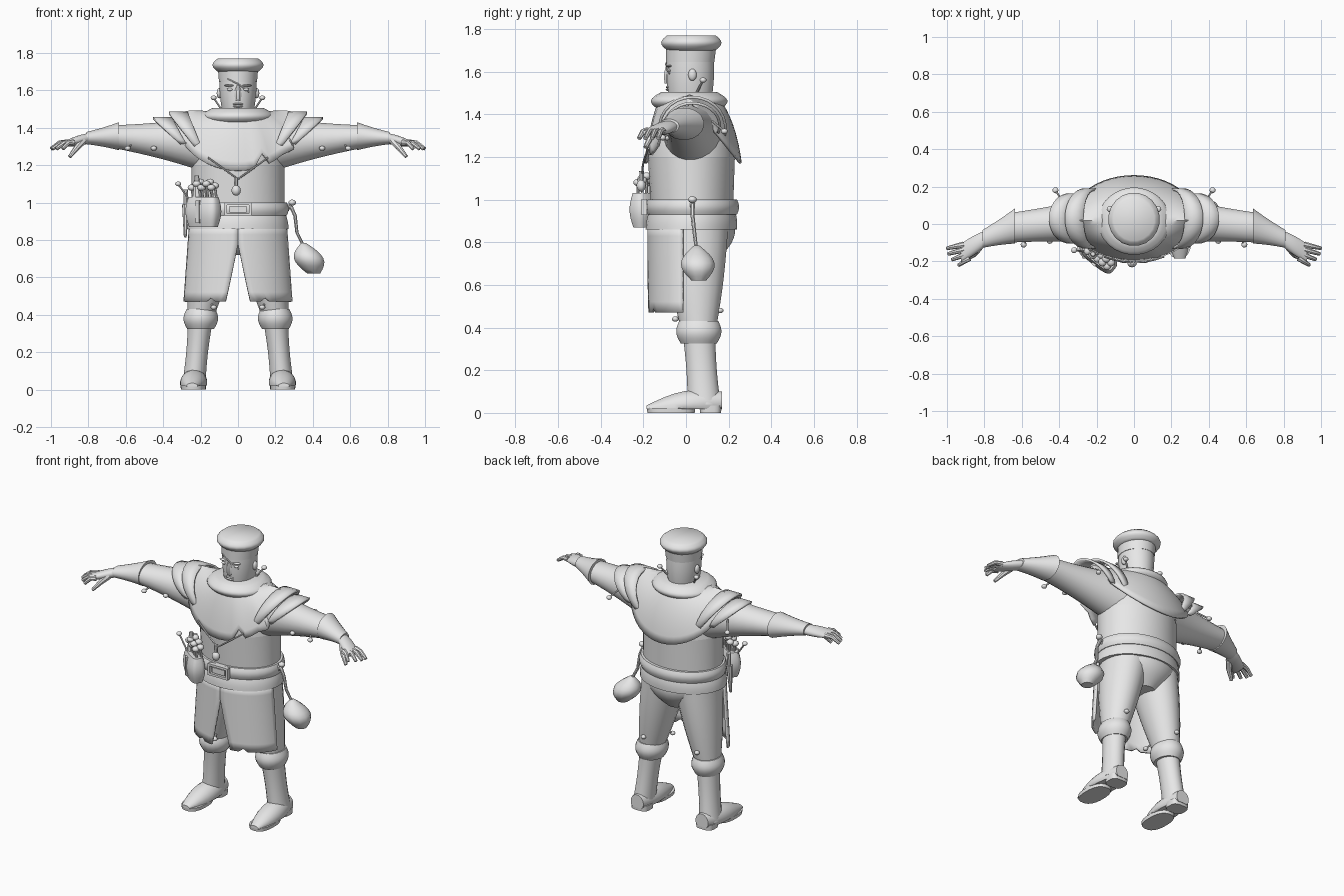
import bpy, bmesh, math
from math import sin, cos, pi, radians
from mathutils import Vector, Matrix

cube = bpy.data.objects.get("Cube")
if cube:
    bpy.data.objects.remove(cube, do_unlink=True)

grey = bpy.data.materials.new("plain grey")
grey.use_nodes = True
colour = (.8, .8, .8, 1)
grey.diffuse_color = colour
grey.node_tree.nodes["Principled BSDF"].inputs["Base Color"].default_value = colour
parts = []


def finish(name, bm):
    bmesh.ops.recalc_face_normals(bm, faces=bm.faces)
    mesh = bpy.data.meshes.new(name)
    bm.to_mesh(mesh)
    bm.free()
    mesh.materials.append(grey)
    obj = bpy.data.objects.new(name, mesh)
    bpy.context.collection.objects.link(obj)
    parts.append(obj)
    return obj


def bridge(bm, rows, closed=True):
    for upper, lower in zip(rows, rows[1:]):
        count = len(upper)
        for i in range(count if closed else count - 1):
            k = (i + 1) % count
            bm.faces.new((upper[i], upper[k], lower[k], lower[i]))


def skin(name, rings):
    """Bridge rings of points and close both ends."""
    bm = bmesh.new()
    rows = [[bm.verts.new(point) for point in ring] for ring in rings]
    bridge(bm, rows)
    bm.faces.new(rows[0])
    bm.faces.new(rows[-1])
    return finish(name, bm)


def limb(name, axis, start, end, start_radii, end_radii, bulge=0, side=1, power=1, sides=20, steps=8, floor=0):
    """Tapered form between two centres, with elliptical sections across the axis and a swelling in the middle."""
    start, end = Vector(start), Vector(end)
    start_radii, end_radii = Vector(start_radii), Vector(end_radii)
    rings = []
    for step in range(steps + 1):
        t = step / steps
        centre = start.lerp(end, t)
        radii = start_radii.lerp(end_radii, t)
        swell = bulge * sin(pi * t)
        ring = []
        for i in range(sides):
            angle = 2 * pi * (i + .5) / sides
            u, v = [(radius + swell) * math.copysign(abs(wave) ** power, wave)
                    for radius, wave in zip(radii, (cos(angle), sin(angle)))]
            offset = {"X": (0, u, v), "Y": (u, 0, v), "Z": (u, v, 0)}[axis]
            point = centre + Vector(offset)
            ring.append((point.x * side, point.y, max(point.z, floor)))
        rings.append(ring)
    return skin(name, rings)


def tube(name, points, start_radius, end_radius, sides=8):
    """Round tapered tube through a few points."""
    points = [Vector(point) for point in points]
    last = len(points) - 1
    rings = []
    for k, point in enumerate(points):
        along = (points[min(k + 1, last)] - points[max(k - 1, 0)]).normalized()
        across = along.cross(Vector((.3, .9, .2))).normalized()
        other = along.cross(across)
        radius = start_radius + (end_radius - start_radius) * k / last
        rings.append([point + radius * (across * cos(2 * pi * i / sides) + other * sin(2 * pi * i / sides))
                      for i in range(sides)])
    return skin(name, rings)


def sheet(name, surface, columns, rows, wrap=False):
    """Thin shell from a function of u and v."""
    bm = bmesh.new()
    count = columns if wrap else columns + 1
    grid = [[bm.verts.new(surface(i / columns, j / rows)) for i in range(count)] for j in range(rows + 1)]
    bridge(bm, grid, wrap)
    shell = finish(name, bm).modifiers.new("thickness", "SOLIDIFY")
    shell.thickness, shell.offset = .013, 0


def box(name, location, size, turn=0):
    bm = bmesh.new()
    bmesh.ops.create_cube(bm, size=1)
    placing = Matrix.Translation(location) @ Matrix.Rotation(turn, 4, "Z") @ Matrix.Diagonal((*size, 1))
    bmesh.ops.transform(bm, matrix=placing, verts=bm.verts)
    return finish(name, bm)


def ball(name, location, size):
    bm = bmesh.new()
    placing = Matrix.Translation(location) @ Matrix.Diagonal((*size, 1))
    bmesh.ops.create_uvsphere(bm, u_segments=12, v_segments=8, radius=1, matrix=placing)
    return finish(name, bm)


def mushroom(name, base, reach, size=.016):
    base = Vector(base)
    tip = base + Vector(reach)
    tube(name + "_stalk", (base, tip), size / 3, size / 3)
    ball(name + "_cap", tip, (size, size, size * .8))


# Torso, hem and belt
limb("pelvis", "Z", (0, .03, .92), (0, .05, .72), (.25, .19), (.08, .1), .04, sides=32)
limb("waist", "Z", (0, .03, .9), (0, .025, 1.2), (.25, .19), (.25, .205), sides=32)
limb("chest", "Z", (0, .025, 1.2), (0, .02, 1.48), (.25, .205), (.11, .1), .03, sides=32)
limb("tunic_hem", "Z", (0, .025, .86), (0, .03, .95), (.272, .215), (.25, .2), .005, sides=32)
limb("belt", "Z", (0, .03, .93), (0, .03, 1), (.262, .21), (.262, .21), .01, sides=32)
for end in (-1, 1):
    box("buckle_bar", (0, -.195, .965 + end * .03), (.14, .025, .014))
    box("buckle_side", (end * .065, -.195, .965), (.014, .025, .07))
box("buckle_plate", (0, -.192, .965), (.09, .02, .035))


# Cape with a torn front edge
def cape(u, v):
    angle = 2 * pi * u
    s, c = sin(angle), cos(angle)
    degrees = math.degrees(angle)
    flap = 1.12 if 50 < degrees < 56 else 1
    tear = .07 if 20 < degrees < 25 else 0
    depth = .21 if c > 0 else .235
    start = Vector((.15 * s, .015 - .13 * c, 1.48))
    middle = Vector((.28 * s, .02 - (depth - .025) * c, 1.5 - .13 * abs(c)))
    end = Vector((.335 * s * flap, .02 - depth * c * flap, 1.46 - .29 * abs(c) + tear))
    return start.lerp(middle, v).lerp(middle.lerp(end, v), v)


sheet("cape", cape, 48, 8, wrap=True)
limb("collar", "Z", (0, .015, 1.425), (0, .015, 1.505), (.165, .15), (.14, .13), .04, sides=28)

# Head, face and hat
limb("head", "Z", (0, .02, 1.46), (0, .02, 1.68), (.08, .1), (.1, .11), .007)
limb("hat_band", "Z", (0, .02, 1.645), (0, .025, 1.73), (.103, .114), (.11, .12))
limb("hat_roll", "Z", (0, .025, 1.7), (0, .025, 1.77), (.11, .115), (.11, .115), .028)
limb("nose", "Z", (0, -.085, 1.545), (0, -.085, 1.63), (.016, .016), (.008, .008), .007, sides=8)
for z in (1.515, 1.527):
    ball("lip", (0, -.083, z), (.028, .012, .006))
tube("face_scar", ((-.055, -.08, 1.66), (0, -.095, 1.635), (.06, -.078, 1.59)), .004, .004)


# Layer of cloth lying over the top of an arm
def shoulder_layer(side, start, radius, depth, height):
    def surface(u, v):
        angle = (2 * u - 1) * radians(110)
        width = .03 + .07 * cos(angle * .8)
        x = start - .06 * (1 - cos(angle)) + v * width
        return side * x, .03 + depth * sin(angle), height + radius * cos(angle)
    return surface


# Half of the split skirt
def front_panel(side):
    def surface(u, v):
        start = radians(13) * max(0, v - .25) / .75
        angle = start + u * (radians(80) - start)
        notch = .02 if v == 1 and .2 < u < .3 else 0
        return side * (.26 + .03 * v) * sin(angle), .02 - .195 * cos(angle), .88 - .41 * v + notch
    return surface


# Limbs, boots and small mushrooms on each side
for label, side in (("left_", 1), ("right_", -1)):
    ball(label + "eye", (side * .043, -.08, 1.605), (.017, .01, .008))
    ball(label + "brow", (side * .045, -.08, 1.626), (.028, .014, .006))
    ball(label + "ear", (side * .1, .03, 1.585), (.014, .02, .028))

    limb(label + "sleeve", "X", (.14, .03, 1.31), (.66, -.02, 1.352), (.14, .16), (.08, .062), -.01, side)
    limb(label + "gauntlet", "X", (.635, -.01, 1.355), (.81, -.08, 1.345), (.095, .076), (.048, .033), -.003, side)
    limb(label + "palm", "X", (.79, -.075, 1.345), (.925, -.155, 1.315), (.042, .028), (.05, .015), .006, side)
    for k in range(4):
        root = Vector((side * (.91 - .01 * k), -.11 - .024 * k, 1.322))
        tip = Vector((side * (1 - .007 * k * k), -.13 - .03 * k, 1.287))
        knuckle = root.lerp(tip, .5) + Vector((0, 0, .014))
        tube(label + "finger", (root, knuckle, tip), .017, .01)
    tube(label + "thumb", ((side * .83, -.125, 1.33), (side * .86, -.165, 1.295), (side * .9, -.19, 1.245)), .022, .01)

    sheet(label + "upper_shoulder_layer", shoulder_layer(side, .27, .145, .155, 1.335), 16, 2)
    sheet(label + "lower_shoulder_layer", shoulder_layer(side, .355, .105, .128, 1.347), 16, 2)
    sheet(label + "front_panel", front_panel(side), 12, 8)

    limb(label + "leg", "Z", (.11, .035, .88), (.2, .06, .38), (.135, .165), (.07, .08), .008, side)
    limb(label + "boot_cuff", "Z", (.2, .06, .325), (.198, .06, .43), (.073, .085), (.078, .093), .018, side)
    limb(label + "boot_shaft", "Z", (.2, .06, .38), (.235, .085, .04), (.068, .078), (.062, .078), -.006, side)
    limb(label + "foot", "Y", (.23, .168, .05), (.245, -.185, .02), (.045, .05), (.03, .015), .035, side, floor=.018)
    limb(label + "sole", "Z", (.24, -.07, 0), (.24, -.07, .022), (.066, .112), (.068, .115), 0, side, .8)
    limb(label + "heel", "Z", (.23, .115, 0), (.23, .115, .035), (.058, .05), (.06, .052), 0, side, .6)

    for x, y, z, reach in ((.09, .05, 1.5, (.04, .03, .06)), (.38, .12, 1.37, (.04, .06, -.05)),
                           (.4, -.06, 1.32, (.05, -.03, -.03)), (.56, -.06, 1.32, (.03, -.05, -.03)),
                           (.15, 0, .47, (-.02, -.05, -.03)), (.19, .12, .44, (0, .04, .04))):
        mushroom(label + "sprout", (side * x, y, z), (side * reach[0], *reach[1:]))

# Belt pouch with its contents
pouch = limb("belt_pouch", "Z", (0, 0, .87), (0, 0, 1.03), (.085, .035), (.09, .035), .015, power=.55)
pouch.location = (-.185, -.18, 0)
pouch.rotation_euler.z = radians(-38)
box("pouch_strap", (-.215, -.216, .95), (.025, .012, .12), radians(-38))
for row in range(2):
    for k in range(-2, 3):
        base = (-.185 + .026 * k + .02 * row, -.185 - .02 * k + .02 * row, 1)
        mushroom("pouch_mushroom", base, (-.01, 0, .08 + .02 * (k % 2) + .01 * row), .022)
mushroom("tall_mushroom", (-.25, -.15, 1), (-.07, .01, .1))
tube("pouch_bottle", ((-.22, -.16, 1), (-.22, -.16, 1.145)), .028, .012)

# Knife, hanging purse and necklace
tube("knife_sheath", ((-.28, -.04, .99), (-.282, -.05, .815)), .02, .008)
tube("knife_handle", ((-.28, -.04, .98), (-.28, -.035, 1.07)), .011, .014)
tube("purse_strap", ((.26, .03, .98), (.285, .03, .975), (.305, .03, .93), (.315, .04, .84), (.355, .05, .76)), .012, .008)
mushroom("strap_toggle", (.26, .03, .95), (.03, 0, .05), .02)
limb("purse", "Z", (.35, .05, .785), (.405, .06, .62), (.012, .012), (.035, .035), .058, sides=12)
tube("necklace", [(.16 * k / 4, -.205 + .03 * (k / 4) ** 2, 1.125 + .115 * abs(k / 4)) for k in range(-4, 5)], .005, .005)
tube("pendant_neck", ((-.01, -.208, 1.135), (-.01, -.208, 1.08)), .012, .01)
ball("pendant", (-.01, -.21, 1.065), (.025, .022, .028))

# Smooth shading with crisp edges
bpy.ops.object.select_all(action="DESELECT")
for obj in parts:
    obj.select_set(True)
bpy.context.view_layer.objects.active = parts[0]
bpy.ops.object.shade_smooth_by_angle(angle=radians(42))
